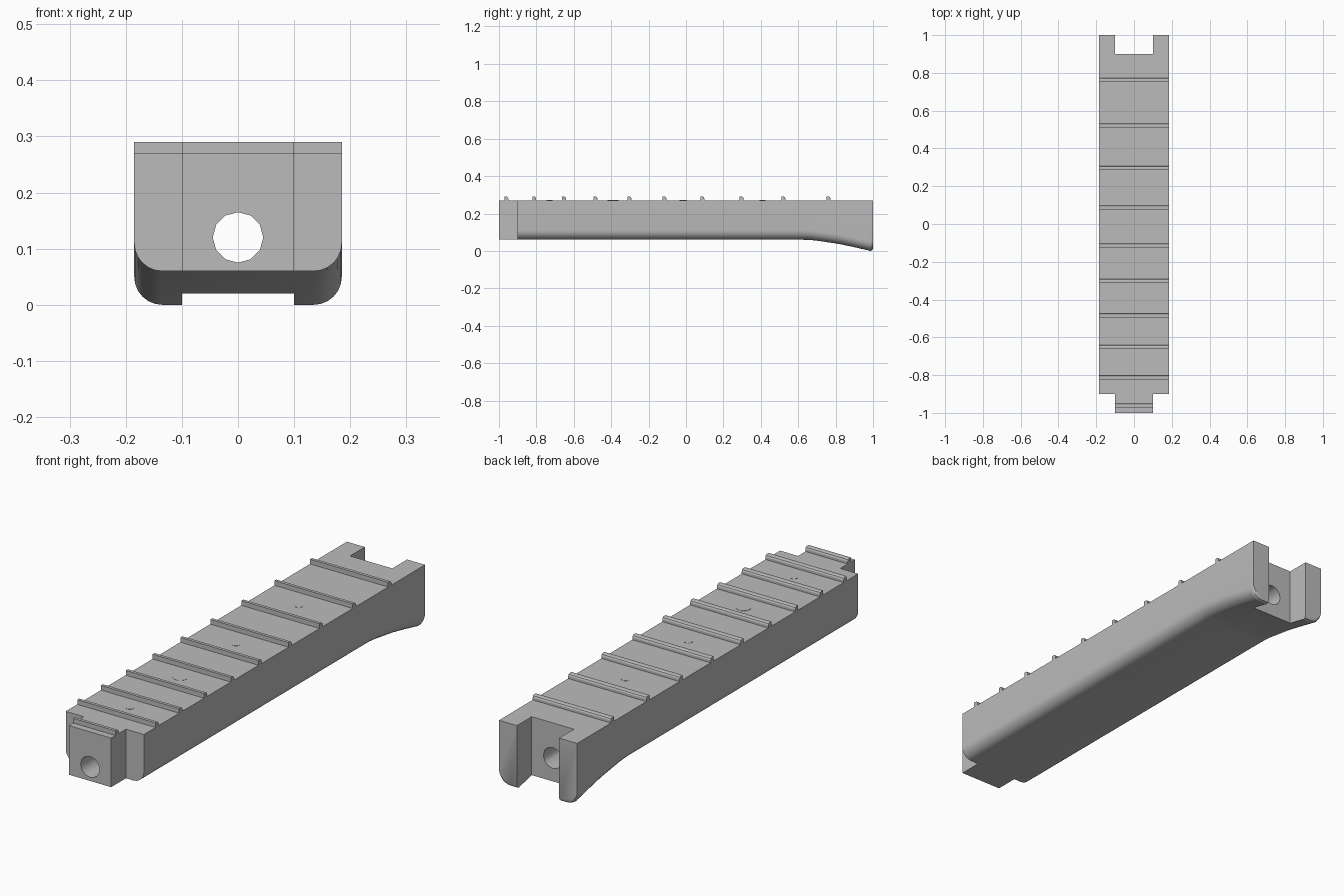
import bpy, bmesh, math
from mathutils import Matrix

cube = bpy.data.objects.get("Cube")
if cube:
    bpy.data.objects.remove(cube, do_unlink=True)

grey = bpy.data.materials.new("plain_grey")
grey.use_nodes = True
grey.diffuse_color = (0.5, 0.5, 0.5, 1)
grey.node_tree.nodes["Principled BSDF"].inputs["Base Color"].default_value = (0.5, 0.5, 0.5, 1)

HALF, TOP, BASE, TENON = 0.185, 0.27, 0.06, 0.1


def finish(bm, name):
    bmesh.ops.recalc_face_normals(bm, faces=bm.faces)
    mesh = bpy.data.meshes.new(name)
    bm.to_mesh(mesh)
    bm.free()
    mesh.materials.append(grey)
    obj = bpy.data.objects.new(name, mesh)
    bpy.context.collection.objects.link(obj)
    return obj


def loft(name, rings):
    """Skin a list of equal-length closed rings and cap both ends."""
    bm = bmesh.new()
    loops = [[bm.verts.new(p) for p in ring] for ring in rings]
    for a, b in zip(loops, loops[1:]):
        for i in range(len(a)):
            j = (i + 1) % len(a)
            bm.faces.new((a[i], a[j], b[j], b[i]))
    bm.faces.new(loops[0])
    bm.faces.new(loops[-1])
    return finish(bm, name)


def box(name, x, y0, y1, z0, z1):
    return loft(name, [[(-x, y, z0), (x, y, z0), (x, y, z1), (-x, y, z1)] for y in (y0, y1)])


def cylinder(name, sides, radius, depth, matrix):
    bm = bmesh.new()
    bmesh.ops.create_cone(bm, cap_ends=True, segments=sides, radius1=radius,
                          radius2=radius, depth=depth, matrix=matrix)
    return finish(bm, name)


def combine(target, other, operation):
    mod = target.modifiers.new(operation.lower(), 'BOOLEAN')
    mod.object, mod.operation, mod.solver = other, operation, 'EXACT'
    bpy.context.view_layer.objects.active = target
    bpy.ops.object.modifier_apply(modifier=mod.name)
    bpy.data.objects.remove(other, do_unlink=True)


def smooth(obj, degrees):
    bpy.ops.object.select_all(action='DESELECT')
    obj.select_set(True)
    bpy.context.view_layer.objects.active = obj
    bpy.ops.object.shade_smooth_by_angle(angle=math.radians(degrees))


def section(y, bottom, radius=0.05, steps=6):
    """Flat-topped cross-section with rounded lower corners."""
    right = []
    for i in range(steps + 1):
        a = math.pi / 2 * i / steps
        right.append((HALF - radius + radius * math.sin(a), y,
                      bottom + radius - radius * math.cos(a)))
    right.append((HALF, y, TOP))
    return right + [(-x, y, z) for x, y, z in reversed(right)]


# Bar with the underside sweeping down into the heel
stations = [(-0.9, BASE), (0.62, BASE), (0.66, 0.059), (0.70, 0.055), (0.82, 0.037),
            (0.9, 0.02), (0.975, 0.003), (0.985, 0.0), (0.995, 0.003), (1.0, 0.012)]
bar = loft("bar", [section(y, z) for y, z in stations])

# Square tenon in front, matching slot behind, bore through the whole length
combine(bar, box("tenon", TENON, -1, -0.85, BASE, TOP), 'UNION')
combine(bar, box("slot_cutter", TENON, 0.9, 1.2, -0.2, 0.5), 'DIFFERENCE')
bore = Matrix.Translation((0, 0, 0.12)) @ Matrix.Rotation(math.pi / 2, 4, 'X')
combine(bar, cylinder("bore_cutter", 12, 0.045, 3, bore), 'DIFFERENCE')
smooth(bar, 32)

# Cross ridges: upright in front, rounded behind
profile = [(-0.011, -0.005), (-0.011, 0.02), (0.002, 0.02), (0.007, 0.017),
           (0.01, 0.01), (0.01, -0.005)]
ridges = [-0.96, -0.811, -0.651, -0.483, -0.302, -0.114, 0.088, 0.298, 0.522, 0.762]
for n, y in enumerate(ridges):
    x = TENON if n == 0 else HALF
    loft(f"ridge_{n + 1}", [[(s * x, y + dy, TOP + dz) for dy, dz in profile] for s in (-1, 1)])

# Low round marker dots between the ridges
for n, (y, r) in enumerate([(-0.73, 0.016), (-0.39, 0.03), (-0.015, 0.019), (0.41, 0.016)]):
    dot = cylinder(f"marker_dot_{n + 1}", 20, r, 0.006, Matrix.Translation((0, y, TOP - 0.002)))
    smooth(dot, 30)
